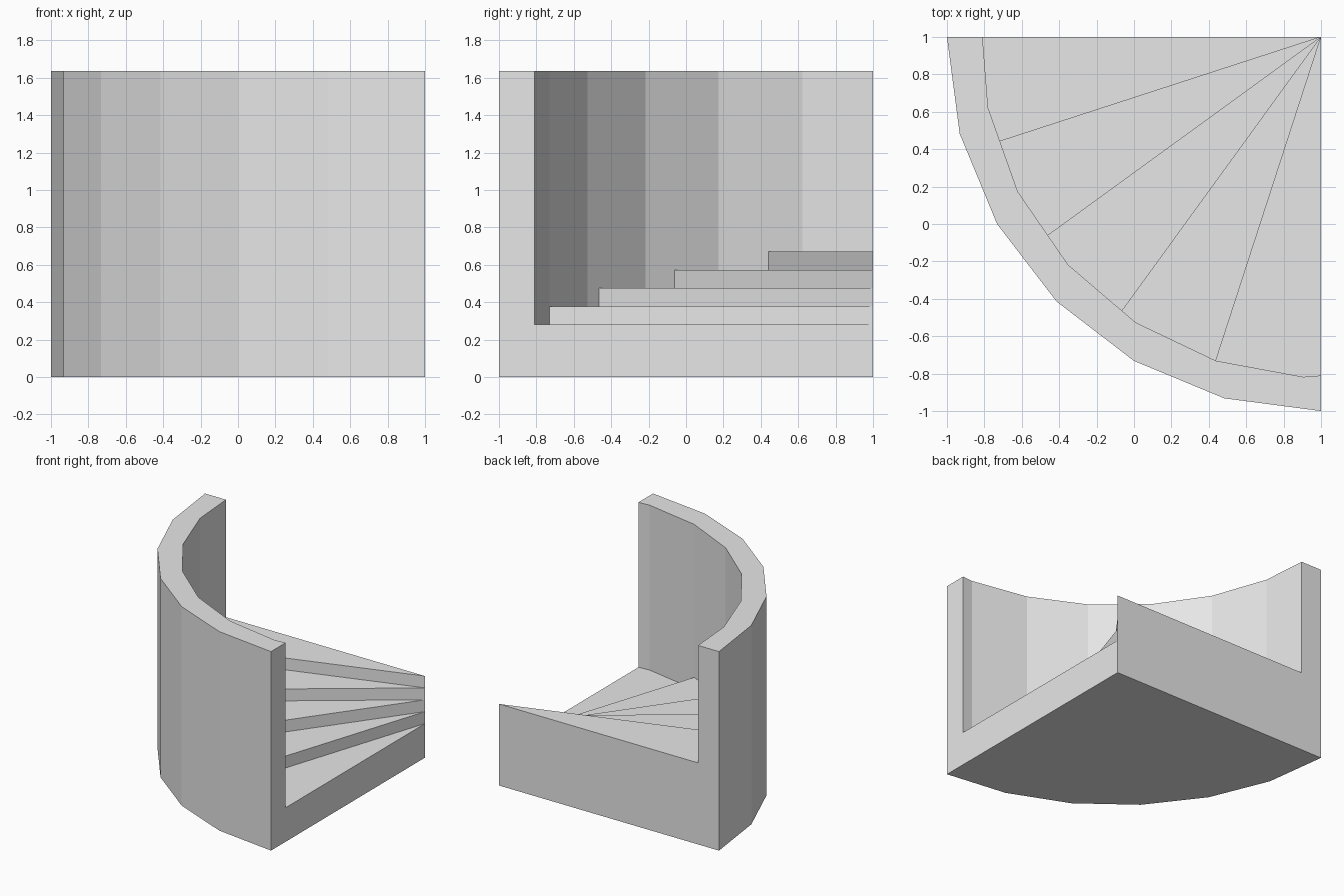
import bpy
import bmesh
from math import cos, sin, radians
from mathutils import Vector

cube = bpy.data.objects.get("Cube")
if cube:
    bpy.data.objects.remove(cube, do_unlink=True)

WALL_TOP = 1.635
OUTER_R = 2.0
INNER_R = 1.82
FACET = 15          # degrees per wall facet
INNER_TURN = 3      # the inner facets are turned a little
STEP = 18           # degrees per winding step
STEP_TOPS = [0.67, 0.573, 0.475, 0.378, 0.28]

stone = bpy.data.materials.new("light_grey_stone")
stone.use_nodes = True
grey = (0.8, 0.8, 0.8, 1)
stone.diffuse_color = grey
stone.node_tree.nodes["Principled BSDF"].inputs["Base Color"].default_value = grey

bm = bmesh.new()


def at(angle, radius, z):
    """Point around the newel corner, angle running from the back to the side."""
    a = radians(angle)
    return Vector((1 - radius * cos(a), 1 - radius * sin(a), z))


def outer(angle, z):
    return at(angle, OUTER_R, z)


def inner(angle, z):
    off = (angle + INNER_TURN) % FACET - FACET / 2
    return at(angle, INNER_R * cos(radians(FACET / 2)) / cos(radians(off)), z)


def newel(z):
    return Vector((1, 1, z))


def face(points, outward):
    f = bm.faces.new([bm.verts.new(p) for p in points])
    f.normal_update()
    if f.normal.dot(Vector(outward)) < 0:
        f.normal_flip()


UP, DOWN = (0, 0, 1), (0, 0, -1)
outer_angles = list(range(0, 91, FACET))
step_angles = list(range(0, 91, STEP))
inner_angles = sorted(set(range(FACET - INNER_TURN, 90, FACET)) | set(step_angles))

# Outside of the curved wall, and the underside
for a, b in zip(outer_angles, outer_angles[1:]):
    face([outer(a, 0), outer(b, 0), outer(b, WALL_TOP), outer(a, WALL_TOP)],
         at((a + b) / 2, 1, 0) - newel(0))
face([newel(0)] + [outer(a, 0) for a in outer_angles], DOWN)

# Inside of the curved wall, down to each tread
for a, b in zip(inner_angles, inner_angles[1:]):
    z = STEP_TOPS[int((a + b) / 2 // STEP)]
    face([inner(a, z), inner(b, z), inner(b, WALL_TOP), inner(a, WALL_TOP)],
         newel(0) - at((a + b) / 2, 1, 0))

# Rim of the wall
face([outer(a, WALL_TOP) for a in outer_angles]
     + [inner(a, WALL_TOP) for a in reversed(inner_angles)], UP)

# Treads, and the riser below each of them
for i, z in enumerate(STEP_TOPS):
    lo, hi = step_angles[i], step_angles[i + 1]
    face([newel(z)] + [inner(a, z) for a in inner_angles if lo <= a <= hi], UP)
    if i + 1 < len(STEP_TOPS):
        low = STEP_TOPS[i + 1]
        face([newel(z), inner(hi, z), inner(hi, low), newel(low)],
             at(hi + 90, 1, 0) - newel(0))

# Flat back and side, each with the wall end standing above the step
for a, z, outward in ((0, STEP_TOPS[0], (0, 1, 0)), (90, STEP_TOPS[-1], (1, 0, 0))):
    face([newel(0), outer(a, 0), outer(a, WALL_TOP), inner(a, WALL_TOP),
          inner(a, z), newel(z)], outward)

bmesh.ops.remove_doubles(bm, verts=bm.verts, dist=0.0001)
mesh = bpy.data.meshes.new("winding_stair_corner")
bm.to_mesh(mesh)
bm.free()
mesh.materials.append(stone)
stair = bpy.data.objects.new("winding_stair_corner", mesh)
bpy.context.scene.collection.objects.link(stair)
